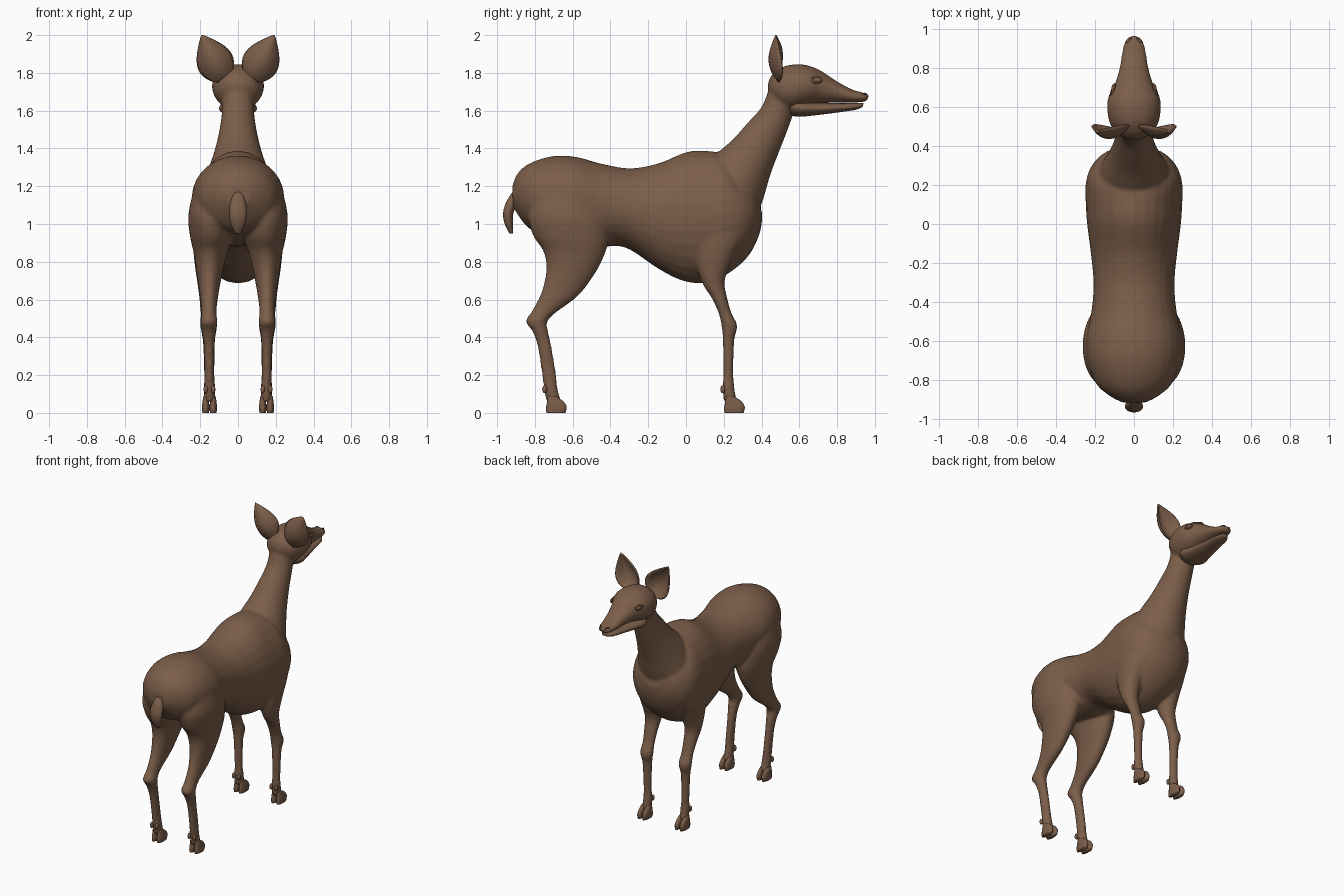
import bpy
import bmesh
from math import sin, cos, pi
from mathutils import Vector, Matrix

old = bpy.data.objects.get("Cube")
if old:
    bpy.data.objects.remove(old, do_unlink=True)

# One coat colour for the whole animal
coat = bpy.data.materials.new("brown_coat")
coat.use_nodes = True
coat.diffuse_color = (0.2, 0.112, 0.067, 1)
coat.node_tree.nodes["Principled BSDF"].inputs["Base Color"].default_value = coat.diffuse_color
coat.node_tree.nodes["Principled BSDF"].inputs["Roughness"].default_value = 0.8


def make_object(name, bm):
    """Turn a bmesh into a smooth, coloured object."""
    bmesh.ops.recalc_face_normals(bm, faces=bm.faces)
    for face in bm.faces:
        face.smooth = True
    mesh = bpy.data.meshes.new(name)
    bm.to_mesh(mesh)
    bm.free()
    mesh.materials.append(coat)
    obj = bpy.data.objects.new(name, mesh)
    bpy.context.scene.collection.objects.link(obj)
    return obj


def catmull(a, b, c, d, t):
    """Smooth interpolation from b to c."""
    return [0.5 * (2 * q + (r - p) * t + (2 * p - 5 * q + 4 * r - s) * t * t
                   + (3 * q - p - 3 * r + s) * t ** 3)
            for p, q, r, s in zip(a, b, c, d)]


def loft(bm, rows, side=1, shift=0.0, steps=5, sides=28):
    """Skin elliptical rings; a row is y, z of one edge, y, z of the other, half width, centre x."""
    rows = [tuple(row) + (0,) * (6 - len(row)) for row in rows]
    path = []
    for i in range(len(rows) - 1):
        a, d = rows[max(i - 1, 0)], rows[min(i + 2, len(rows) - 1)]
        path += [catmull(a, rows[i], rows[i + 1], d, k / steps) for k in range(steps)]
    path.append(rows[-1])
    rings = []
    for y1, z1, y2, z2, half, x in path:
        mid = Vector((side * x, (y1 + y2) / 2 + shift, (z1 + z2) / 2))
        reach = Vector((0, (y1 - y2) / 2, (z1 - z2) / 2))
        across = Vector((half, 0, 0))
        rings.append([bm.verts.new(mid + reach * cos(2 * pi * k / sides)
                                   + across * sin(2 * pi * k / sides))
                      for k in range(sides)])
    for low, high in zip(rings, rings[1:]):
        for k in range(sides):
            n = (k + 1) % sides
            bm.faces.new((low[k], low[n], high[n], high[k]))
    bm.faces.new(rings[0][::-1])
    bm.faces.new(rings[-1])


# Profiles from rump to chest, shoulder to crown, nape to nose
torso = [
    (-.92, 1.2, -.915, 1.09, .06), (-.89, 1.27, -.87, 1.02, .13),
    (-.82, 1.325, -.82, .97, .195), (-.7, 1.36, -.72, .94, .235),
    (-.58, 1.355, -.6, .9, .245), (-.45, 1.32, -.46, .88, .22),
    (-.3, 1.295, -.32, .875, .208), (-.15, 1.32, -.15, .765, .222),
    (0, 1.38, -.02, .7, .24), (.1, 1.387, .1, .688, .248),
    (.2, 1.37, .22, .735, .248), (.26, 1.3, .33, .83, .22),
    (.32, 1.25, .39, .95, .16), (.36, 1.2, .405, 1.05, .08)]
neck = [
    (.1, 1.25, .38, 1.05, .2), (.16, 1.365, .415, 1.15, .165),
    (.25, 1.45, .45, 1.27, .13), (.33, 1.54, .5, 1.4, .103),
    (.4, 1.62, .55, 1.53, .087), (.44, 1.72, .58, 1.62, .085)]
skull = [
    (.43, 1.73, .47, 1.65, .05), (.455, 1.79, .5, 1.62, .1),
    (.52, 1.835, .55, 1.6, .13), (.6, 1.846, .61, 1.615, .138),
    (.66, 1.835, .66, 1.63, .13), (.72, 1.808, .71, 1.638, .1),
    (.8, 1.755, .8, 1.643, .075), (.88, 1.712, .88, 1.643, .062),
    (.935, 1.697, .93, 1.645, .05), (.968, 1.682, .96, 1.652, .028)]
jaw = [
    (.52, 1.68, .55, 1.575, .06), (.6, 1.66, .6, 1.568, .1),
    (.68, 1.645, .68, 1.575, .085), (.8, 1.64, .8, 1.59, .06),
    (.89, 1.64, .9, 1.605, .045), (.94, 1.64, .935, 1.62, .022)]

# Legs from hip or shoulder down to the pastern
hind_leg = [
    (-.8, 1.2, -.5, 1.2, .1, .13), (-.835, 1.05, -.43, 1.05, .117, .146),
    (-.81, .94, -.41, .93, .112, .142), (-.755, .855, -.43, .84, .09, .145),
    (-.74, .76, -.48, .74, .07, .15), (-.765, .64, -.57, .62, .05, .153),
    (-.815, .54, -.69, .53, .04, .154), (-.848, .485, -.735, .48, .045, .154),
    (-.812, .43, -.73, .43, .037, .154), (-.785, .35, -.712, .35, .028, .153),
    (-.762, .2, -.687, .2, .026, .152), (-.752, .13, -.68, .13, .03, .15),
    (-.74, .06, -.66, .06, .028, .15)]
front_leg = [
    (.04, 1.15, .33, 1.15, .08, .15), (.03, .95, .31, .95, .08, .16),
    (.05, .8, .25, .82, .072, .16), (.09, .68, .205, .7, .056, .16),
    (.135, .61, .218, .61, .048, .158), (.172, .53, .24, .53, .043, .156),
    (.188, .46, .272, .46, .045, .155), (.195, .38, .255, .38, .033, .154),
    (.197, .2, .252, .2, .027, .152), (.193, .13, .257, .13, .031, .15),
    (.2, .06, .27, .06, .028, .15)]

# Body: overlapping forms fused into one skin
bm = bmesh.new()
for part in (torso, neck, skull):
    loft(bm, part)
for side in (-1, 1):
    loft(bm, hind_leg, side)
    loft(bm, front_leg, side)
body = make_object("body", bm)
fuse = body.modifiers.new("fuse", "REMESH")
fuse.mode = "VOXEL"
fuse.voxel_size = 0.0105
fuse.use_smooth_shade = True
soften = body.modifiers.new("soften", "SMOOTH")
soften.factor = 0.5
soften.iterations = 6

# Lower jaw
bm = bmesh.new()
loft(bm, jaw)
make_object("lower_jaw", bm)

# Tail
bm = bmesh.new()
loft(bm, [(-.915, 1.175, -.89, 1.165, .02), (-.95, 1.12, -.9, 1.1, .042),
          (-.968, 1.06, -.915, 1.05, .046), (-.96, 1.0, -.915, 1.0, .038),
          (-.935, .95, -.915, .95, .014)])
make_object("tail", bm)

# Cloven hooves and dewclaws
toe = [(-.73, .09, -.685, .085, .013), (-.737, .05, -.65, .062, .018),
       (-.742, .02, -.632, .032, .02), (-.738, 0, -.638, 0, .018)]
for end, shift in (("hind", 0), ("front", .943)):
    for side, hand in ((1, "left"), (-1, "right")):
        bm = bmesh.new()
        for x in (.131, .171):
            loft(bm, [row + (x,) for row in toe], side, shift, sides=14)
            claw = Matrix.Translation((side * x, shift - .748, .125)) @ Matrix.Diagonal((.8, .9, 1.4, 1))
            bmesh.ops.create_uvsphere(bm, u_segments=10, v_segments=8, radius=.015, matrix=claw)
        make_object(f"{end}_hoof_{hand}", bm)


def ring(bm, centre, normal, width, height, thick, count=20):
    """Soft oval rim lying across the normal."""
    turn = Vector(normal).to_track_quat("Z", "Y").to_matrix()
    grid = []
    for i in range(count):
        a = 2 * pi * i / count
        grid.append([])
        for j in range(8):
            b = 2 * pi * j / 8
            r = thick * cos(b)
            local = Vector(((width + r) * cos(a), (height + r) * sin(a), thick * sin(b)))
            grid[-1].append(bm.verts.new(Vector(centre) + turn @ local))
    for i in range(count):
        for j in range(8):
            n, m = (i + 1) % count, (j + 1) % 8
            bm.faces.new((grid[i][j], grid[n][j], grid[n][m], grid[i][m]))


for side, hand in ((1, "left"), (-1, "right")):
    # Eyeball with lids
    bm = bmesh.new()
    eye = Matrix.Translation((side * .106, .69, 1.762)) @ Matrix.Diagonal((.5, 1.3, .65, 1))
    bmesh.ops.create_uvsphere(bm, u_segments=16, v_segments=12, radius=.022, matrix=eye)
    ring(bm, (side * .109, .69, 1.762), (side, .35, .3), .031, .015, .005)
    make_object(f"eye_{hand}", bm)

    # Nostril rim
    bm = bmesh.new()
    ring(bm, (side * .027, .946, 1.682), (side, .8, .5), .014, .009, .005)
    make_object(f"nostril_{hand}", bm)

    # Cupped ear opening towards the face
    bm = bmesh.new()
    base, tip = Vector((.075, 0, 1.765)), Vector((.192, 0, 2.0))
    across = Vector((.895, 0, -.445))
    rows = []
    for i in range(17):
        t = i / 16
        bulge = sin(pi * t ** .8)
        width = .076 * bulge + .03 * (1 - t)
        rows.append([])
        for j in range(13):
            u = j / 6 - 1
            point = base.lerp(tip, t) + across * u * width
            point.y = .49 - .012 * t - .043 * bulge + .068 * u * u * bulge
            point.x *= side
            rows[-1].append(bm.verts.new(point))
    for low, high in zip(rows, rows[1:]):
        for j in range(12):
            bm.faces.new((low[j], low[j + 1], high[j + 1], high[j]))
    bmesh.ops.remove_doubles(bm, verts=bm.verts, dist=.0005)
    ear = make_object(f"ear_{hand}", bm)
    shell = ear.modifiers.new("shell", "SOLIDIFY")
    shell.thickness = 0.01
    shell.offset = 0
